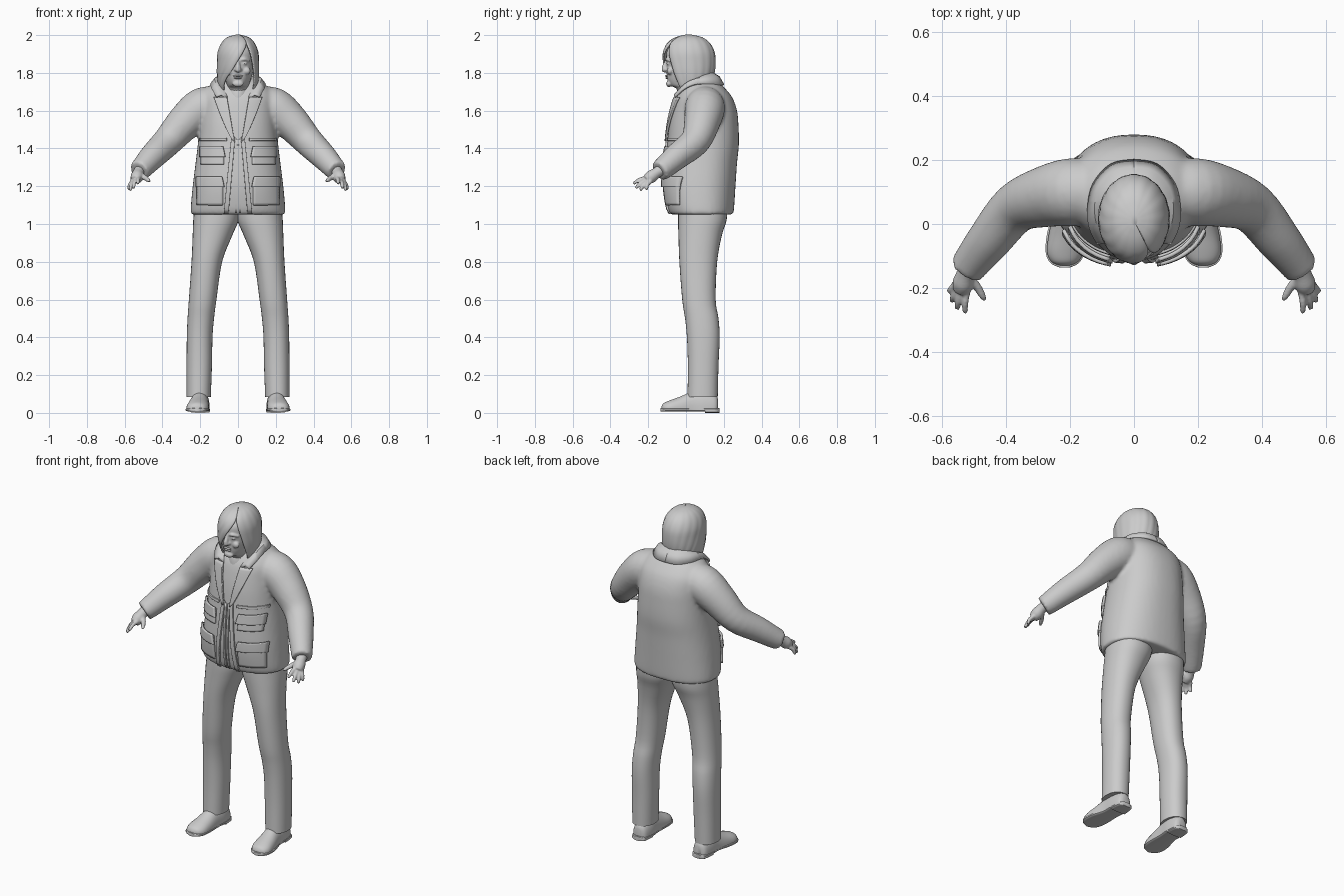
import bpy, bmesh, math
from mathutils import Vector
from mathutils.bvhtree import BVHTree

if "Cube" in bpy.data.objects:
    bpy.data.objects.remove(bpy.data.objects["Cube"])

grey = bpy.data.materials.new("plain_grey")
grey.use_nodes = True
grey.diffuse_color = (0.6, 0.6, 0.6, 1)
grey.node_tree.nodes["Principled BSDF"].inputs["Base Color"].default_value = (0.6, 0.6, 0.6, 1)


def smooth(rows, k=4):
    """Catmull-Rom interpolation of every column of a table."""
    out = []
    for i in range(len(rows) - 1):
        p = [rows[max(0, min(len(rows) - 1, i + d))] for d in (-1, 0, 1, 2)]
        for s in range(k):
            t = s / k
            out.append([b + 0.5 * t * (c - a + t * (2*a - 5*b + 4*c - d + t * (3*(b - c) + d - a)))
                        for a, b, c, d in zip(*p)])
    return out + [list(rows[-1])]


def loft(bm, rings, closed=True, caps=True):
    vs = [[bm.verts.new(p) for p in r] for r in rings]
    n = len(vs[0])
    for a, b in zip(vs, vs[1:]):
        for i in range(n if closed else n - 1):
            j = (i + 1) % n
            bm.faces.new((a[i], a[j], b[j], b[i]))
    if caps:
        bm.faces.new(vs[0][::-1])
        bm.faces.new(vs[-1])


def finish(name, bm, mirror=False, thick=0, angle=40, remesh=0):
    bmesh.ops.recalc_face_normals(bm, faces=bm.faces)
    me = bpy.data.meshes.new(name)
    bm.to_mesh(me)
    bm.free()
    ob = bpy.data.objects.new(name, me)
    bpy.context.collection.objects.link(ob)
    me.materials.append(grey)
    if thick:
        m = ob.modifiers.new("thickness", 'SOLIDIFY')
        m.thickness, m.offset = thick, 0
    if mirror:
        ob.modifiers.new("mirror", 'MIRROR')
    if remesh:
        m = ob.modifiers.new("fuse", 'REMESH')
        m.mode, m.voxel_size, m.use_smooth_shade = 'VOXEL', remesh, True
        m = ob.modifiers.new("soften", 'SMOOTH')
        m.iterations, m.factor = 5, 0.5
    bpy.ops.object.select_all(action='DESELECT')
    ob.select_set(True)
    bpy.context.view_layer.objects.active = ob
    bpy.ops.object.shade_smooth_by_angle(angle=math.radians(angle))
    return ob


def power(v, n):
    return math.copysign(abs(v) ** (2 / n), v)


def upright(rows, n=2.0, sides=32):
    """Horizontal rings from rows of z, centre x, half width, front y, back y."""
    return [[(cx + rx * power(math.cos(a), n), (yf + yb) / 2 + (yb - yf) / 2 * power(math.sin(a), n), z)
             for a in (2 * math.pi * i / sides for i in range(sides))] for z, cx, rx, yf, yb in rows]


def limb(bm, rows, side=1, sides=16, k=4):
    """Round tube through rows of x, y, z, radius."""
    rows = smooth(rows, k)
    rings = []
    for i, r in enumerate(rows):
        d = Vector(rows[min(i + 1, len(rows) - 1)][:3]) - Vector(rows[max(i - 1, 0)][:3])
        q = d.to_track_quat('Z', 'Y')
        ring = []
        for j in range(sides):
            a = 2 * math.pi * j / sides
            p = Vector(r[:3]) + q @ Vector((math.cos(a) * r[3], math.sin(a) * r[3], 0))
            ring.append((p.x * side, p.y, p.z))
        rings.append(ring)
    loft(bm, rings)


def blob(bm, centre, size):
    verts = bmesh.ops.create_uvsphere(bm, u_segments=16, v_segments=10, radius=1)["verts"]
    for v in verts:
        v.co = Vector(c + s * q for c, s, q in zip(centre, size, v.co))


# Jacket body and sleeves fused into one shell
torso = [(1.05, 0, .25, -.085, .25), (1.09, 0, .25, -.1, .255), (1.2, 0, .24, -.115, .262),
         (1.32, 0, .225, -.11, .27), (1.42, 0, .213, -.1, .28), (1.52, 0, .205, -.09, .278),
         (1.6, 0, .2, -.075, .27), (1.67, 0, .195, -.055, .245), (1.72, 0, .165, -.025, .205),
         (1.75, 0, .12, -.005, .175), (1.785, 0, .085, .0, .15)]
sleeve = [(.1, .1, 1.64, .09), (.19, .1, 1.615, .107), (.28, .085, 1.54, .096), (.37, .05, 1.44, .08),
          (.45, -.045, 1.36, .07), (.505, -.115, 1.3, .06), (.525, -.142, 1.28, .056)]
bm = bmesh.new()
loft(bm, upright(smooth(torso), 2.3, 48))
for s in (1, -1):
    limb(bm, sleeve, s, 24)
jacket = finish("jacket", bm, remesh=.011, angle=60)
dg = bpy.context.evaluated_depsgraph_get()
dg.update()
skin = BVHTree.FromObject(jacket, dg)


def front(x, z):
    hit = skin.ray_cast(Vector((x, -1, z)), Vector((0, 1, 0)))[0]
    return hit.y if hit else 0.0


def plate(name, z0, z1, left, right, lift=.008, thick=.012, n=10):
    """Panel hugging the jacket front between two edges given as functions of t."""
    b = bmesh.new()
    rings = []
    for i in range(n + 1):
        t = i / n
        z = z0 + (z1 - z0) * t
        xs = [left(t) + (right(t) - left(t)) * j / n for j in range(n + 1)]
        rings.append([(x, front(x, z) - lift, z) for x in xs])
    loft(b, rings, closed=False, caps=False)
    return finish(name, b, mirror=True, thick=thick)


# Pockets, flaps, front edges and lapels
for name, lo, hi, x0, x1 in (("chest", 1.315, 1.41, .075, .195), ("lower", 1.1, 1.25, .08, .215)):
    plate(name + "_pocket", lo, hi - .01, lambda t: x0, lambda t: x1)
    plate(name + "_pocket_flap", hi - .055, hi, lambda t: x0 - .008 + .012 * t, lambda t: x1 + .006, .018)
plate("front_edge", 1.055, 1.46, lambda t: .05 - .035 * t, lambda t: .075 - .04 * t, .004, .012, 16)
plate("zip_edge", 1.06, 1.45, lambda t: .004, lambda t: .016, .002, .01, 16)
plate("lapel", 1.44, 1.67, lambda t: .018 + .04 * t, lambda t: .026 + .1 * t ** .8, .01, .012, 14)
plate("yoke_seam", 1.44, 1.455, lambda t: .06, lambda t: .2, .003, .01)

# Folded collar
inner = [(0, .15, 1.795), (.05, .14, 1.795), (.09, .1, 1.785), (.1, .05, 1.765), (.09, 0, 1.735), (.06, -.055, 1.67)]
outer = [(0, .198, 1.735), (.07, .185, 1.735), (.125, .125, 1.74), (.142, .05, 1.74), (.138, -.01, 1.715), (.115, -.06, 1.672)]
bm = bmesh.new()
rings = []
for a, b in zip(smooth(inner), smooth(outer)):
    a, b = Vector(a), Vector(b)
    rings.append([a - Vector((0, 0, .04)), a, a.lerp(b, .5) + Vector((0, 0, .012)), b])
loft(bm, rings, closed=False, caps=False)
finish("collar", bm, mirror=True, thick=.012)

# Shirt neckline
bm = bmesh.new()
loft(bm, upright(smooth([(1.62, 0, .07, -.06, .12), (1.69, 0, .068, -.052, .12), (1.735, 0, .06, -.035, .115)])))
finish("shirt_neck", bm)

# Trousers
bm = bmesh.new()
loft(bm, upright(smooth([(.085, .208, .064, .008, .168), (.25, .205, .067, .01, .172), (.4, .203, .068, .005, .178),
                         (.5, .197, .07, -.005, .172), (.6, .187, .073, -.02, .157), (.8, .165, .081, -.035, .165),
                         (.94, .135, .105, -.04, .19), (1.02, .117, .12, -.042, .215), (1.1, .11, .12, -.04, .22)]), 2.2))
finish("trouser_leg", bm, mirror=True)


# Shoes: rows of y, centre x, half width, height
def shoe(name, rows, base, drop):
    b = bmesh.new()
    loft(b, [[(cx + w * math.cos(a), y, base + (h * power(math.sin(a), 2.4) if math.sin(a) > 0 else drop * power(math.sin(a), 6)))
              for a in (2 * math.pi * (i + .5) / 24 for i in range(24))] for y, cx, w, h in smooth(rows)])
    finish(name, b, mirror=True)


shoe("shoe_upper", [(.17, .2, .022, .05), (.155, .2, .042, .075), (.1, .2, .05, .1), (.04, .203, .05, .095),
                    (-.03, .21, .057, .065), (-.085, .215, .058, .045), (-.118, .217, .042, .03), (-.13, .217, .015, .012)], .022, .01)
shoe("shoe_sole", [(.178, .2, .022, .006), (.163, .2, .044, .006), (.1, .2, .052, .006), (.04, .203, .05, .006),
                   (-.03, .212, .061, .006), (-.09, .216, .061, .006), (-.122, .217, .045, .006), (-.136, .217, .017, .006)], .02, .014)
shoe("shoe_heel", [(.178, .2, .022, .006), (.163, .2, .044, .006), (.1, .2, .052, .006)], .012, .012)

# Hands
bm = bmesh.new()
limb(bm, [(.515, -.125, 1.29, .032), (.527, -.155, 1.272, .029), (.535, -.185, 1.25, .034), (.542, -.21, 1.232, .026)])
for tip, root in (((.53, -.28, 1.215), (.522, -.2, 1.245)), ((.555, -.268, 1.19), (.537, -.203, 1.235)),
                  ((.572, -.243, 1.178), (.55, -.2, 1.226)), ((.58, -.212, 1.182), (.558, -.188, 1.226))):
    a, b = Vector(root), Vector(tip)
    mid = a.lerp(b, .5) + Vector((.003, -.004, .005))
    limb(bm, [(*a, .013), (*mid, .011), (*a.lerp(b, .92), .009), (*b, .004)], sides=10)
limb(bm, [(.522, -.165, 1.262, .018), (.493, -.195, 1.245, .014), (.475, -.225, 1.232, .011), (.466, -.24, 1.224, .005)], sides=10)
finish("hand", bm, mirror=True, remesh=.005)

# Head, with nose, brows, eyes, lips and chin
bm = bmesh.new()
loft(bm, upright(smooth([(1.66, 0, .055, -.03, .1), (1.715, 0, .055, -.05, .1), (1.735, 0, .058, -.085, .11),
                         (1.77, 0, .07, -.1, .12), (1.82, 0, .083, -.103, .13), (1.87, 0, .088, -.105, .135),
                         (1.92, 0, .085, -.1, .13), (1.97, 0, .055, -.06, .09)]), 2.2))
limb(bm, [(0, -.1, 1.872, .009), (0, -.108, 1.85, .01), (0, -.115, 1.83, .014), (0, -.113, 1.816, .016), (0, -.105, 1.81, .009)], sides=12)
blob(bm, (0, -.09, 1.742), (.03, .016, .017))
for s in (1, -1):
    limb(bm, [(.012, -.102, 1.868, .006), (.035, -.1, 1.872, .009), (.062, -.08, 1.863, .006)], s, 10)
    blob(bm, (s * .034, -.093, 1.85), (.014, .011, .007))
    blob(bm, (s * .045, -.085, 1.81), (.022, .016, .02))
    blob(bm, (s * .014, -.105, 1.817), (.009, .01, .008))
finish("head", bm, remesh=.0045)
bm = bmesh.new()
blob(bm, (0, -.102, 1.784), (.026, .009, .005))
blob(bm, (0, -.101, 1.773), (.023, .009, .005))
finish("lips", bm)

# Hair: rows of z, half width, front y, back y, and the two edges of the face opening in degrees
hair = [(1.998, .012, -.005, .03, 30, 31), (1.985, .056, -.055, .085, 30, 31), (1.955, .086, -.098, .125, 30, 32),
        (1.91, .104, -.118, .148, 15, 38), (1.86, .108, -.12, .153, -2, 45), (1.81, .109, -.113, .15, -18, 50),
        (1.77, .106, -.1, .14, -36, 54), (1.735, .1, -.085, .125, -48, 58), (1.71, .09, -.07, .11, -56, 62)]
bm = bmesh.new()
rings = []
for z, rx, yf, yb, e1, e2 in smooth(hair, 3):
    ring = []
    for i in range(73):
        u = i / 72
        a = math.radians(e2 + (360 + e1 - e2) * u)
        r = 1 + .018 * abs(math.sin(u * math.pi * 15)) - .018
        ring.append((rx * r * math.sin(a), (yf + yb) / 2 - (yb - yf) / 2 * r * math.cos(a), z))
    rings.append(ring)
loft(bm, rings, closed=False, caps=False)
bm.faces.new([bm.verts[i] for i in range(73)] if not bm.verts.ensure_lookup_table() else [])
finish("hair", bm, thick=.008, angle=35)
